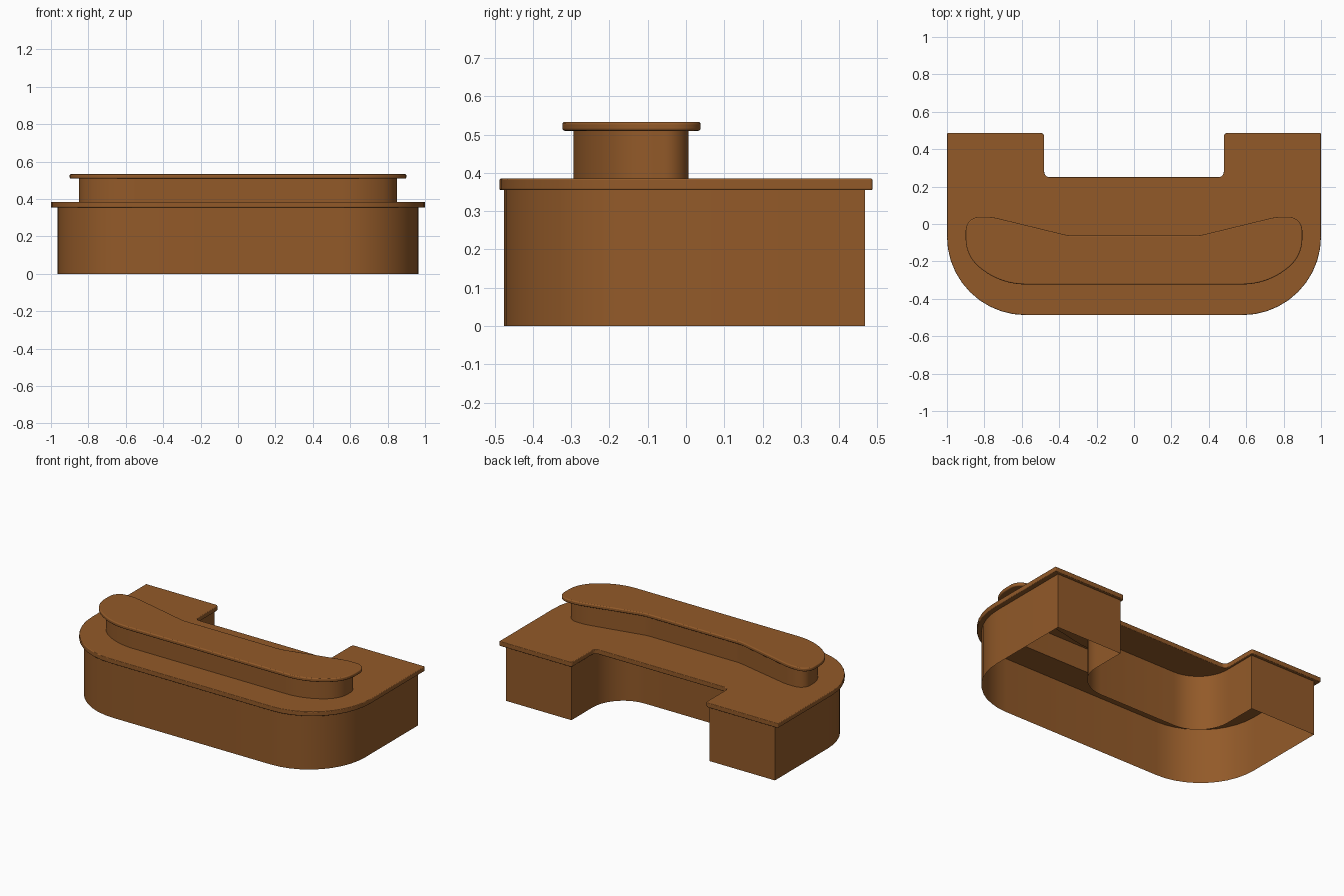
import bpy, bmesh
from math import sin, tan
from mathutils import Vector

cube = bpy.data.objects.get("Cube")
if cube:
    bpy.data.objects.remove(cube, do_unlink=True)

wood = bpy.data.materials.new("warm_brown_wood")
wood.use_nodes = True
colour = (0.29, 0.102, 0.022, 1)
wood.diffuse_color = colour
bsdf = wood.node_tree.nodes["Principled BSDF"]
bsdf.inputs["Base Color"].default_value = colour
bsdf.inputs["Roughness"].default_value = 0.7


def rounded(corners, steps=10):
    """Closed outline from (x, y, radius) corners."""
    out = []
    for i, (x, y, r) in enumerate(corners):
        p = Vector((x, y, 0))
        if r == 0:
            out.append(p)
            continue
        before = Vector((*corners[i - 1][:2], 0)) - p
        after = Vector((*corners[(i + 1) % len(corners)][:2], 0)) - p
        before.normalize()
        after.normalize()
        half = before.angle(after) / 2
        centre = p + (before + after).normalized() * (r / sin(half))
        start = (p + before * (r / tan(half)) - centre).normalized()
        end = (p + after * (r / tan(half)) - centre).normalized()
        for k in range(steps + 1):
            out.append(centre + start.slerp(end, k / steps).normalized() * r)
    return out


def mirrored(half):
    """Complete a half outline given from the front to the back on +x."""
    return half + [(-x, y, r) for x, y, r in reversed(half)]


def extrude(name, outline, bottom, top, capped):
    bm = bmesh.new()
    low = [bm.verts.new((p.x, p.y, bottom)) for p in outline]
    high = [bm.verts.new((p.x, p.y, top)) for p in outline]
    n = len(outline)
    for i in range(n):
        j = (i + 1) % n
        bm.faces.new((low[i], low[j], high[j], high[i]))
    if capped:
        bm.faces.new(high)
        bm.faces.new(low[::-1])
    mesh = bpy.data.meshes.new(name)
    bm.to_mesh(mesh)
    bm.free()
    mesh.materials.append(wood)
    obj = bpy.data.objects.new(name, mesh)
    bpy.context.collection.objects.link(obj)
    return obj


def smooth(obj):
    bpy.ops.object.select_all(action="DESELECT")
    obj.select_set(True)
    bpy.context.view_layer.objects.active = obj
    bpy.ops.object.shade_smooth_by_angle(angle=0.6)


def ease_edges(obj, width):
    bevel = obj.modifiers.new("eased_edges", "BEVEL")
    bevel.width = width
    bevel.segments = 3
    bevel.limit_method = "ANGLE"
    bevel.angle_limit = 1.2


# Outlines, counter-clockwise from the front
wall_plan = rounded(mirrored([
    (0.965, -0.475, 0.4), (0.965, 0.467, 0), (0.495, 0.467, 0), (0.495, 0.03, 0.22)]))
counter_plan = rounded(mirrored([
    (1, -0.487, 0.42), (1, 0.487, 0.006), (0.48, 0.487, 0.02), (0.48, 0.25, 0.03)]))
ledge_end = [(0.72, -0.323, 0.38), (0.9, -0.17, 0.2), (0.9, 0.038, 0.075), (0.76, 0.038, 0.3)]
ledge_plan = rounded(mirrored(ledge_end + [(0.35, -0.062, 0.25)]))
riser_plan = [Vector((p.x * 0.945, -0.144 + (p.y + 0.143) * 0.835, 0)) for p in ledge_plan]

# Desk body, an open shell with a knee space
body = extrude("desk_body", wall_plan, 0, 0.357, False)

# Main counter, open underneath the raised section
counter = extrude("counter_top", counter_plan, 0.355, 0.385, True)
ease_edges(counter, 0.004)
cutter = extrude("riser_opening_cutter", riser_plan, 0.3, 0.45, True)
cutter.hide_render = True
cutter.hide_set(True)
opening = counter.modifiers.new("riser_opening", "BOOLEAN")
opening.operation = "DIFFERENCE"
opening.solver = "EXACT"
opening.object = cutter

# Raised section and its ledge
riser = extrude("riser_wall", riser_plan, 0.356, 0.512, False)
ledge = extrude("ledge_top", ledge_plan, 0.51, 0.533, True)
ease_edges(ledge, 0.006)

for part in (body, counter, riser, ledge):
    smooth(part)
